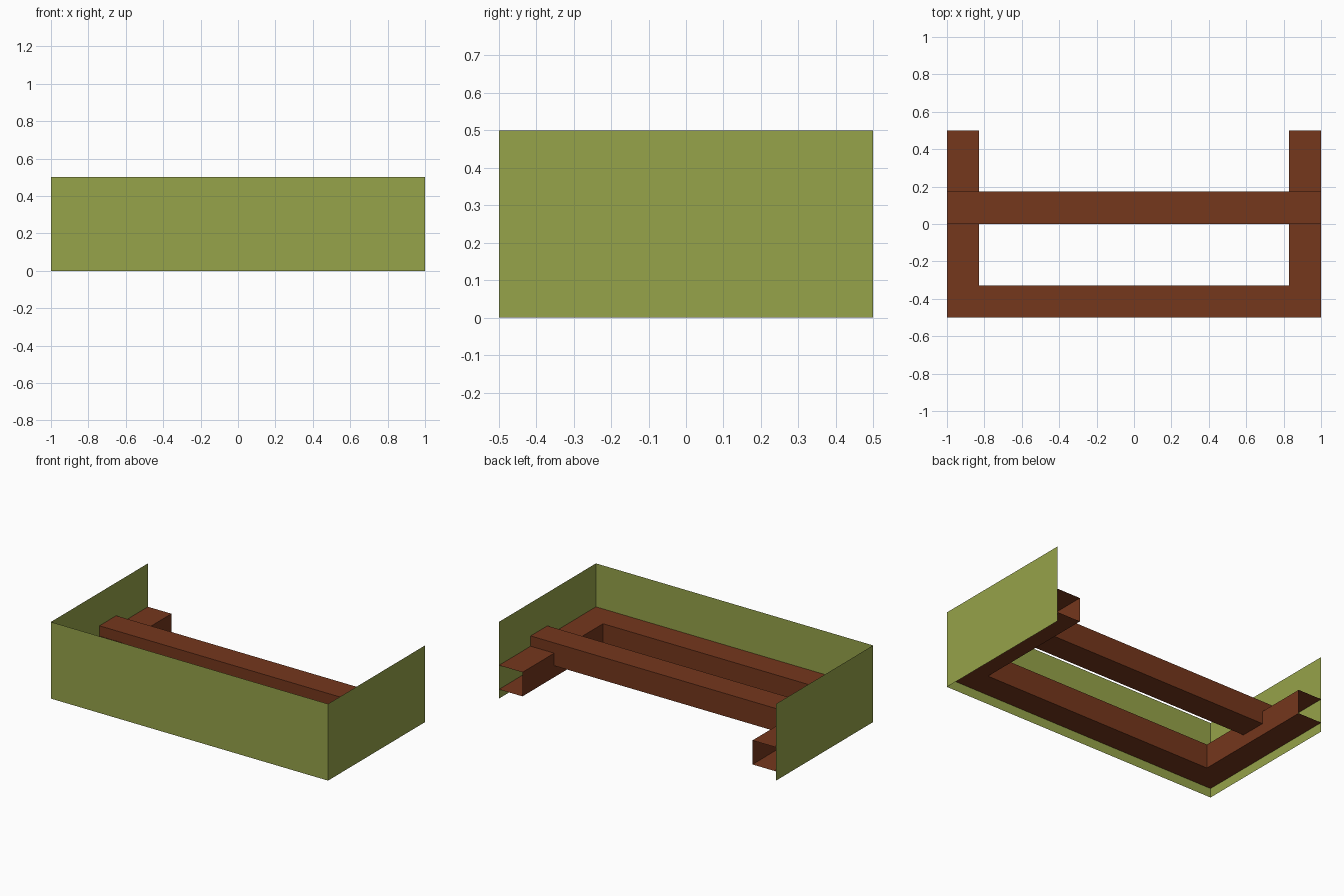
import bpy

if "Cube" in bpy.data.objects:
    bpy.data.objects.remove(bpy.data.objects["Cube"])


def material(name, rgb):
    mat = bpy.data.materials.new(name)
    mat.diffuse_color = (*rgb, 1)
    mat.use_nodes = True
    mat.node_tree.nodes["Principled BSDF"].inputs["Base Color"].default_value = mat.diffuse_color
    return mat


def sweep(name, rings, mat, closed=False):
    """Skin matching rings of points with quads, leaving the ends open."""
    n = len(rings[0])
    verts = [p for ring in rings for p in ring]
    faces = []
    for r in range(len(rings) - 1):
        for i in range(n if closed else n - 1):
            j = (i + 1) % n
            faces.append((r * n + i, r * n + j, (r + 1) * n + j, (r + 1) * n + i))
    mesh = bpy.data.meshes.new(name)
    mesh.from_pydata(verts, [], faces)
    mesh.materials.append(mat)
    obj = bpy.data.objects.new(name, mesh)
    bpy.context.collection.objects.link(obj)
    return obj


def u_sweep(name, profile, mat):
    """Sweep (inset, z) profile points along the U-shaped plan, mitred at the corners."""
    plan = [(-1, .5, 1, 0), (-1, -.5, 1, 1), (1, -.5, -1, 1), (1, .5, -1, 0)]
    rings = [[(x + dx * d, y + dy * d, z) for d, z in profile]
             for x, y, dx, dy in plan]
    return sweep(name, rings, mat)


olive = material("olive", (.305, .366, .067))
brown = material("brown", (.178, .038, .012))

# Thin outer walls on three sides
u_sweep("outer_walls", [(0, .5), (0, 0)], olive)

# Channel frame inside the walls, open at the rear ends
W = .17
u_sweep("side_and_front_channel", [(0, .217), (W, .217), (W, .06), (0, .06)], brown)

# Raised cross beam between the side walls
section = [(0, .135), (.173, .135), (.173, .284), (0, .284)]
sweep("cross_beam", [[(x, y, z) for y, z in section] for x in (1, -1)], brown, closed=True)
